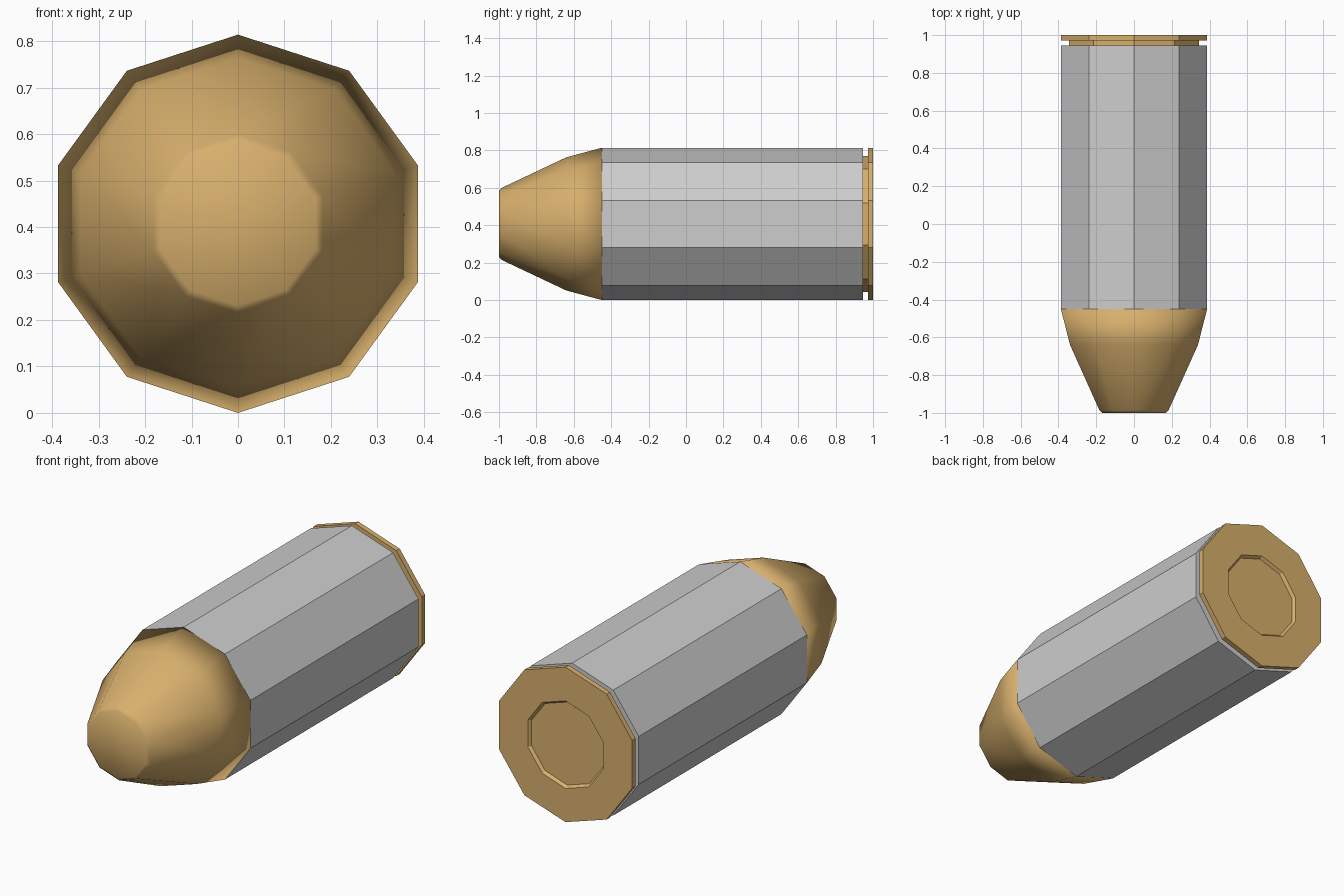
import bpy
import bmesh
from math import sin, cos, tau

SIDES = 10
RADIUS = 0.407

cube = bpy.data.objects.get("Cube")
if cube:
    bpy.data.objects.remove(cube, do_unlink=True)


def make_material(name, rgb):
    mat = bpy.data.materials.new(name)
    mat.use_nodes = True
    color = (*rgb, 1.0)
    mat.diffuse_color = color
    mat.node_tree.nodes["Principled BSDF"].inputs["Base Color"].default_value = color
    return mat


def lathe(name, profile, mat, smooth=False):
    """Ten-sided solid along y from (y, radius) pairs, closed at both ends."""
    bm = bmesh.new()
    rings = []
    for y, r in profile:
        angles = [tau * i / SIDES for i in range(SIDES)]
        rings.append([bm.verts.new((r * sin(a), y, RADIUS + r * cos(a))) for a in angles])
    for a, b in zip(rings, rings[1:]):
        for i in range(SIDES):
            j = (i + 1) % SIDES
            bm.faces.new((a[i], a[j], b[j], b[i]))
    bm.faces.new(rings[0])
    bm.faces.new(rings[-1])
    bmesh.ops.recalc_face_normals(bm, faces=bm.faces)
    for f in bm.faces:
        f.smooth = smooth
    mesh = bpy.data.meshes.new(name)
    bm.to_mesh(mesh)
    bm.free()
    mesh.materials.append(mat)
    obj = bpy.data.objects.new(name, mesh)
    bpy.context.collection.objects.link(obj)
    return obj


brass = make_material("brass", (0.68, 0.43, 0.15))
steel = make_material("steel grey", (0.61, 0.61, 0.61))

# Tapered tip with a small softened edge
lathe("tip", [(-1, 0.176), (-0.987, 0.192), (-0.64, 0.356), (-0.45, RADIUS)], brass, smooth=True)

# Faceted casing
lathe("casing", [(-0.45, RADIUS), (0.945, RADIUS)], steel)

# Groove, rim and recessed primer
lathe("rim", [(0.945, 0.363), (0.972, 0.363), (0.972, RADIUS), (1, RADIUS),
              (1, 0.23), (0.985, 0.218)], brass)
